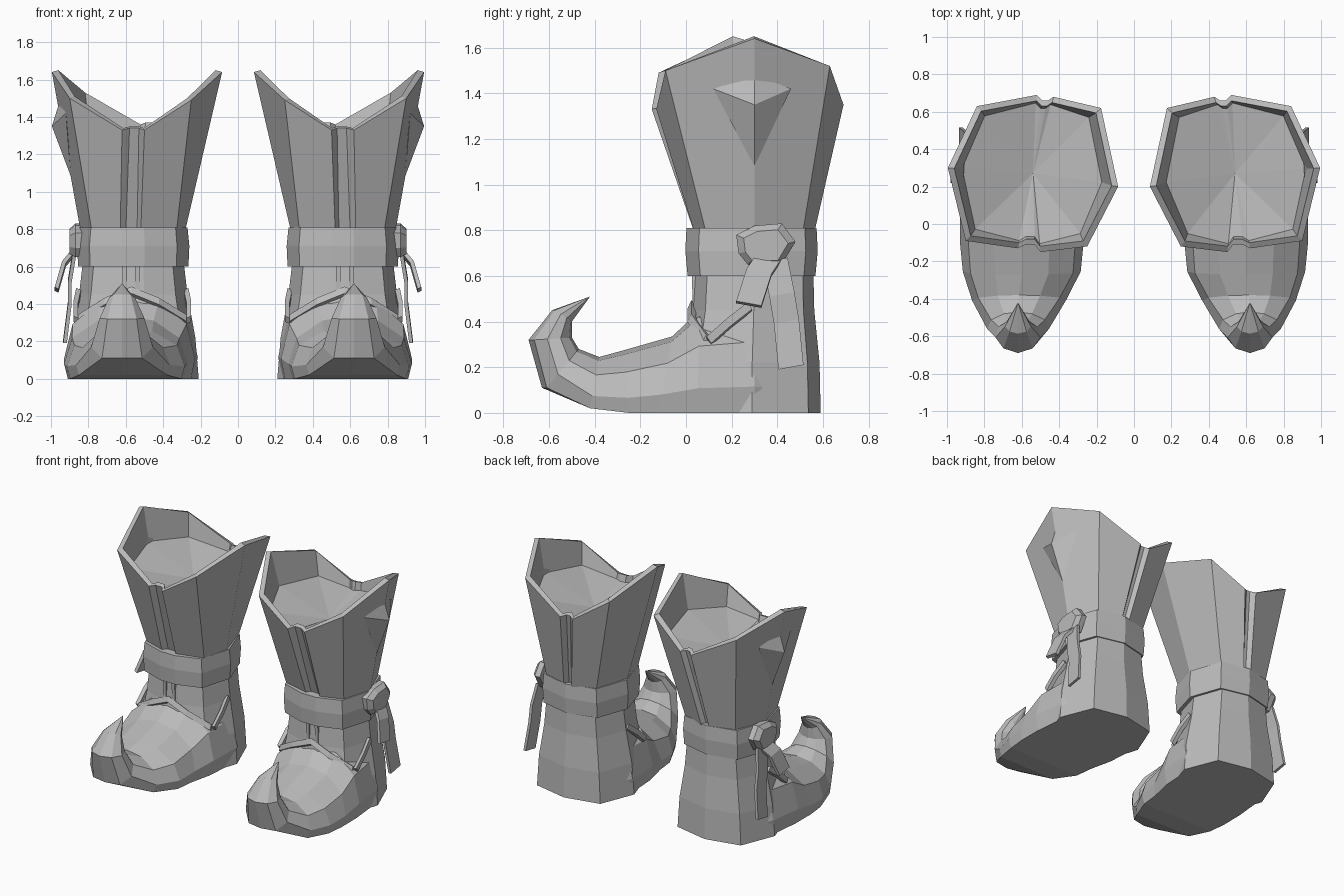
import bpy, bmesh
from mathutils import Vector

cube = bpy.data.objects.get("Cube")
if cube:
    bpy.data.objects.remove(cube)

leather = bpy.data.materials.new("grey_leather")
leather.use_nodes = True
leather.diffuse_color = (0.5, 0.5, 0.5, 1)
leather.node_tree.nodes["Principled BSDF"].inputs["Base Color"].default_value = (0.5, 0.5, 0.5, 1)


def finish(name, bm):
    """Turn a bmesh into a mirrored, flat shaded object."""
    bmesh.ops.recalc_face_normals(bm, faces=bm.faces)
    mesh = bpy.data.meshes.new(name)
    bm.to_mesh(mesh)
    bm.free()
    mesh.materials.append(leather)
    ob = bpy.data.objects.new(name, mesh)
    bpy.context.collection.objects.link(ob)
    ob.modifiers.new("pair", "MIRROR").use_axis[0] = True
    ob.modifiers["pair"].use_mirror_merge = False
    return ob


def loft(name, rings, end_point=None):
    """Skin closed rings; the last end is a cap or a fan to end_point."""
    bm = bmesh.new()
    loops = [[bm.verts.new(p) for p in ring] for ring in rings]
    n = len(loops[0])
    for a, b in zip(loops, loops[1:]):
        for i in range(n):
            j = (i + 1) % n
            bm.faces.new((a[i], a[j], b[j], b[i]))
    bm.faces.new(loops[0])
    if end_point:
        tip = bm.verts.new(end_point)
        for i in range(n):
            bm.faces.new((loops[-1][i], loops[-1][(i + 1) % n], tip))
    else:
        bm.faces.new(loops[-1])
    return finish(name, bm)


def ribbon(name, path, across, thick):
    """Flat strap: path points, a half-width vector and a thickness vector."""
    a, t = Vector(across), Vector(thick)
    rings = [[Vector(p) - a, Vector(p) + a, Vector(p) + a + t, Vector(p) - a + t] for p in path]
    return loft(name, rings)


def octagon(cx, cy, rx, ry, z):
    pts = [(-.2, -1), (.2, -1), (.78, -.8), (1, 0), (.72, .82), (0, 1), (-.72, .82), (-1, 0), (-.78, -.8)]
    return [(cx + u * rx, cy + v * ry, z) for u, v in pts]


# Flared shaft with a groove down the front and back
top = [(.50, -.15, 1.33), (.53, -.11, 1.34), (.58, -.11, 1.34), (.62, -.13, 1.33),
       (.90, -.09, 1.50), (.995, .30, 1.64), (.84, .63, 1.52),
       (.52, .69, 1.35), (.49, .66, 1.36), (.46, .66, 1.36), (.43, .68, 1.35),
       (.176, .62, 1.52), (.085, .20, 1.64), (.25, -.12, 1.49)]
base = [(.52, .04), (.54, .07), (.60, .07), (.63, .04),
        (.78, .09), (.84, .30), (.75, .51),
        (.58, .56), (.56, .53), (.54, .53), (.52, .56),
        (.36, .51), (.285, .27), (.33, .09)]
base = [(x, y, .78) for x, y in base]
mid = Vector((.54, .27, 0))
inner, floor = [], []
for p, q in zip(top, base):
    p, q = Vector(p), Vector(q)
    rim = mid + (p - mid) * .925
    rim.z = p.z + .01
    foot = mid + (q - mid) * .9
    foot.z = q.z
    depth = 1.30 + (p.z - 1.33) * .35
    inner.append(rim)
    floor.append(rim.lerp(foot, (rim.z - depth) / (rim.z - foot.z)))
loft("shaft", [base, top, inner, floor], (.54, .27, 1.25))

# Faceted stud on the outer side of the shaft
loft("side_stud", [[(.92, .12, 1.42), (.955, .30, 1.48), (.90, .46, 1.42), (.893, .30, 1.08)]],
     (.995, .30, 1.35))

# Belt, and ankle running down into the heel
loft("belt", [octagon(.56, .287, .295, .28, .60), octagon(.56, .287, .30, .29, .71),
              octagon(.56, .287, .29, .285, .81)])
loft("ankle", [octagon(.56, .29, .35, .30, 0), octagon(.56, .29, .332, .295, .22),
               octagon(.56, .297, .29, .265, .45), octagon(.56, .30, .27, .258, .62)])

# Foot: sections from heel to curled toe (bottom y z, top y z, centre x, half width)
sections = [(.55, 0, .50, .40, .56, .20), (.30, 0, .30, .48, .56, .345),
            (.05, 0, .06, .45, .58, .35),
            (-.12, 0, -.06, .335, .60, .33), (-.25, 0, -.27, .275, .60, .315),
            (-.42, .02, -.38, .245, .615, .25), (-.61, .11, -.47, .28, .62, .165),
            (-.665, .32, -.50, .33, .62, .12), (-.575, .45, -.50, .40, .62, .07)]
sole_half = [(.94, 0), (1, .24), (.87, .65), (.45, .93)]
toe_half = [(.65, 0), (1, .35), (.87, .7), (.45, .93)]
rings = []
for i, (yb, zb, yt, zt, cx, w) in enumerate(sections):
    half = toe_half if i >= 6 else sole_half
    keel = -.15 if i >= 6 else 0
    outline = [(0, keel)] + half + [(0, 1)] + [(-u, t) for u, t in reversed(half)]
    rings.append([(cx + u * w, yb + (yt - yb) * t, zb + (zt - zb) * t * (t > 0)) for u, t in outline])
loft("foot", rings, (.62, -.42, .51))

# Raised folds over the instep and up the sides of the ankle
for side, x, out in (("inner", .275, -1), ("outer", .855, 1)):
    ribbon(side + "_instep_fold", [(.57, .035, .46), ((.57 + x) / 2, .035, .40), (x, .10, .31)],
           (0, .008, .018), (0, -.02, .015))
    ribbon(side + "_ankle_fold", [(x, .10, .31), (x, .19, .39), (x - out * .015, .28, .46)],
           (0, -.01, .015), (out * .025, 0, .01))
for i, x in enumerate((.535, .605)):
    ribbon(f"tongue_edge_{i + 1}", [(x, .03, .47), (x, .025, .61)], (.012, 0, 0), (0, .03, 0))

# Knot and two hanging tails
loft("knot", [[(x, .35 + (y - .35) * s, .72 + (z - .72) * s) for y, z in
               ((.22, .78), (.30, .82), (.42, .83), (.48, .75), (.42, .65), (.27, .65), (.23, .70))]
              for x, s in ((.83, 1), (.87, 1), (.90, .75))])
ribbon("short_tail", [(.87, .36, .67), (.92, .32, .61), (.96, .275, .47)],
       (0, .055, -.01), (.02, 0, .01))
ribbon("long_tail", [(.865, .39, .67), (.89, .42, .52), (.89, .44, .40), (.915, .46, .20)],
       (0, .055, .01), (.02, 0, 0))
